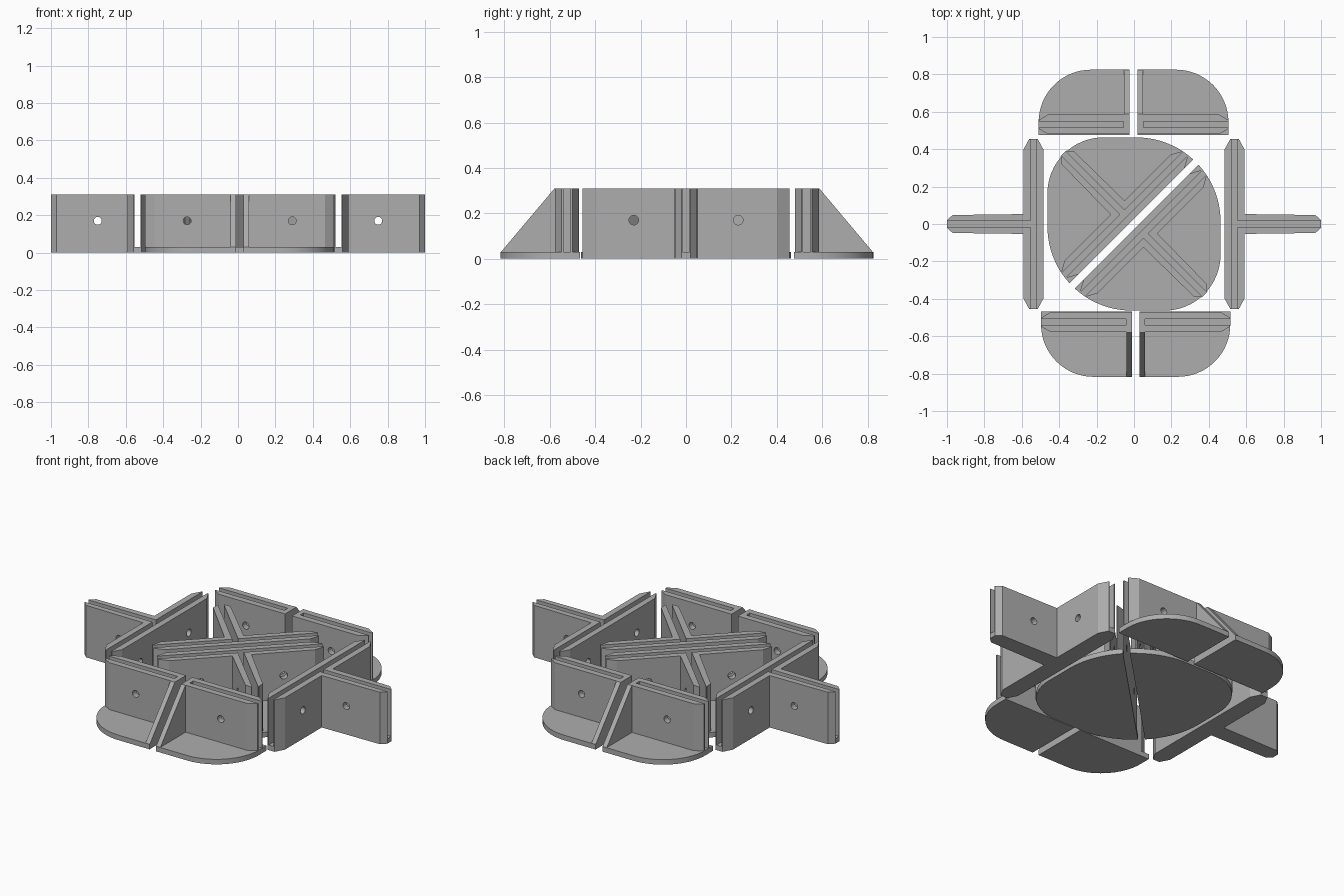
import bpy, bmesh, math
from mathutils import Matrix, Vector

if "Cube" in bpy.data.objects:
    bpy.data.objects.remove(bpy.data.objects["Cube"])

H, BASE = 0.31, 0.03          # overall height, floor thickness
HOLE_Z, HOLE_R = 0.17, 0.021

grey = bpy.data.materials.new("plain grey")
grey.diffuse_color = (0.42, 0.42, 0.42, 1)
grey.use_nodes = True
grey.node_tree.nodes["Principled BSDF"].inputs["Base Color"].default_value = grey.diffuse_color


def new_object(name, bm):
    bmesh.ops.recalc_face_normals(bm, faces=bm.faces)
    me = bpy.data.meshes.new(name)
    bm.to_mesh(me)
    bm.free()
    ob = bpy.data.objects.new(name, me)
    bpy.context.collection.objects.link(ob)
    return ob


def prism(name, pts, z0, z1):
    """Extrude a flat outline upward."""
    bm = bmesh.new()
    face = bm.faces.new([bm.verts.new((x, y, z0)) for x, y in pts])
    top = bmesh.ops.extrude_face_region(bm, geom=[face])["geom"]
    bmesh.ops.translate(bm, vec=(0, 0, z1 - z0),
                        verts=[v for v in top if isinstance(v, bmesh.types.BMVert)])
    return new_object(name, bm)


def holes(name, spots):
    """Screw hole cutters: (x, y, axis)."""
    bm = bmesh.new()
    for x, y, axis in spots:
        rot = Matrix.Rotation(math.pi / 2, 4, 'Y' if axis == 'X' else 'X')
        bmesh.ops.create_cone(bm, cap_ends=True, segments=20, radius1=HOLE_R,
                              radius2=HOLE_R, depth=0.2,
                              matrix=Matrix.Translation((x, y, HOLE_Z)) @ rot)
    return new_object(name, bm)


def combine(ob, steps):
    """Apply boolean steps to an object and discard the helpers."""
    for op, other in steps:
        m = ob.modifiers.new(op, 'BOOLEAN')
        m.operation, m.object, m.solver = op, other, 'EXACT'
        other.hide_render = True
    bpy.context.view_layer.update()
    me = bpy.data.meshes.new_from_object(
        ob.evaluated_get(bpy.context.evaluated_depsgraph_get()))
    ob.modifiers.clear()
    ob.data = me
    for _, other in steps:
        bpy.data.objects.remove(other)
    return ob


def finish(ob, name, matrix):
    ob.name = name
    ob.data.transform(matrix)
    if matrix.determinant() < 0:
        ob.data.flip_normals()
    ob.data.materials.clear()
    ob.data.materials.append(grey)
    bpy.ops.object.select_all(action='DESELECT')
    ob.select_set(True)
    bpy.context.view_layer.objects.active = ob
    bpy.ops.object.shade_smooth_by_angle(angle=math.radians(25))


def arc(cx, cy, r, a0, a1, n=16):
    return [(cx + r * math.cos(math.radians(a0 + (a1 - a0) * i / n)),
             cy + r * math.sin(math.radians(a0 + (a1 - a0) * i / n)))
            for i in range(n + 1)]


def t_bracket(name, matrix, plate=None):
    """T-shaped slotted holder: bar along y, stem along +x."""
    half = [(0.515, 0.02), (0.485, 0.048), (0.105, 0.053), (0.105, 0.4),
            (0.075, 0.455), (0.03, 0.455), (0, 0.4)]
    outline = half + [(x, -y) for x, y in reversed(half)]
    body = prism("body", outline, 0.01 if plate else 0, H)
    s = [(0.7, 0.016), (0.0685, 0.016), (0.0685, 0.6), (0.0365, 0.6)]
    slot = prism("slot", s + [(x, -y) for x, y in reversed(s)], BASE, 0.5)
    drill = holes("drill", [(0.05, 0.23, 'X'), (0.05, -0.23, 'X'), (0.265, 0, 'Y')])
    steps = [('DIFFERENCE', slot), ('DIFFERENCE', drill)]
    if plate:
        steps.insert(0, ('UNION', prism("plate", plate, 0, BASE)))
    finish(combine(body, steps), name, matrix)


def corner_foot(name, matrix):
    """Rounded floor plate with a slotted wall and a sloped gusset."""
    plate = [(0, 0), (0.485, 0)] + arc(0.205, 0.07, 0.28, 0, 90) + [(0, 0.35)]
    body = prism("body", plate, 0, BASE)
    wall = prism("wall", [(0, 0.005), (0.435, 0.005), (0.484, 0.034), (0.484, 0.081),
                          (0.435, 0.11), (0, 0.11)], 0.01, H)
    slot = prism("slot", [(0.03, 0.0415), (0.7, 0.0415), (0.7, 0.0735),
                          (0.03, 0.0735)], BASE, 0.5)
    drill = holes("drill", [(0.26, 0.05, 'Y')])
    # gusset profile in (y, z), extruded along x
    bm = bmesh.new()
    prof = [(0.09, 0.01), (0.348, 0.01), (0.348, BASE), (0.112, H), (0.09, H)]
    face = bm.faces.new([bm.verts.new((0, y, z)) for y, z in prof])
    ext = bmesh.ops.extrude_face_region(bm, geom=[face])["geom"]
    bmesh.ops.translate(bm, vec=(0.028, 0, 0),
                        verts=[v for v in ext if isinstance(v, bmesh.types.BMVert)])
    gusset = new_object("gusset", bm)
    finish(combine(body, [('UNION', wall), ('UNION', gusset),
                          ('DIFFERENCE', slot), ('DIFFERENCE', drill)]), name, matrix)


def place(x, y, sx=1, sy=1):
    return Matrix.Translation((x, y, 0)) @ Matrix.Diagonal((sx, sy, 1, 1))


# side brackets
t_bracket("right_bracket", place(0.485, 0))
t_bracket("left_bracket", place(-0.485, 0, -1))

# corner feet
corner_foot("back_right_foot", place(0.02, 0.475))
corner_foot("back_left_foot", place(-0.025, 0.475, -1))
corner_foot("front_right_foot", place(0.03, -0.467, 1, -1))
corner_foot("front_left_foot", place(-0.012, -0.467, -1, -1))

# centre halves: rounded floor split along the diagonal
R, RB, RC, GAP = 0.463, 0.45, 0.30, 0.019
rim = (arc(R - RB, R - RB, RB, 48, 90, 10) + arc(RC - R, R - RC, RC, 90, 180)
       + arc(RB - R, RB - R, RB, 180, 222, 10))
to_local = Matrix.Rotation(math.radians(-135), 4, 'Z')
half_plate = []
for x, y in rim:
    p = to_local @ Vector((x, y, 0))
    if p.x > GAP + 0.001:
        half_plate.append((p.x - GAP, p.y))
half_plate = [(0, half_plate[0][1])] + half_plate + [(0, half_plate[-1][1])]
for name, ang in (("centre_back_half", 135), ("centre_front_half", -45)):
    m = Matrix.Rotation(math.radians(ang), 4, 'Z') @ Matrix.Translation((GAP, 0, 0))
    t_bracket(name, m, half_plate)
